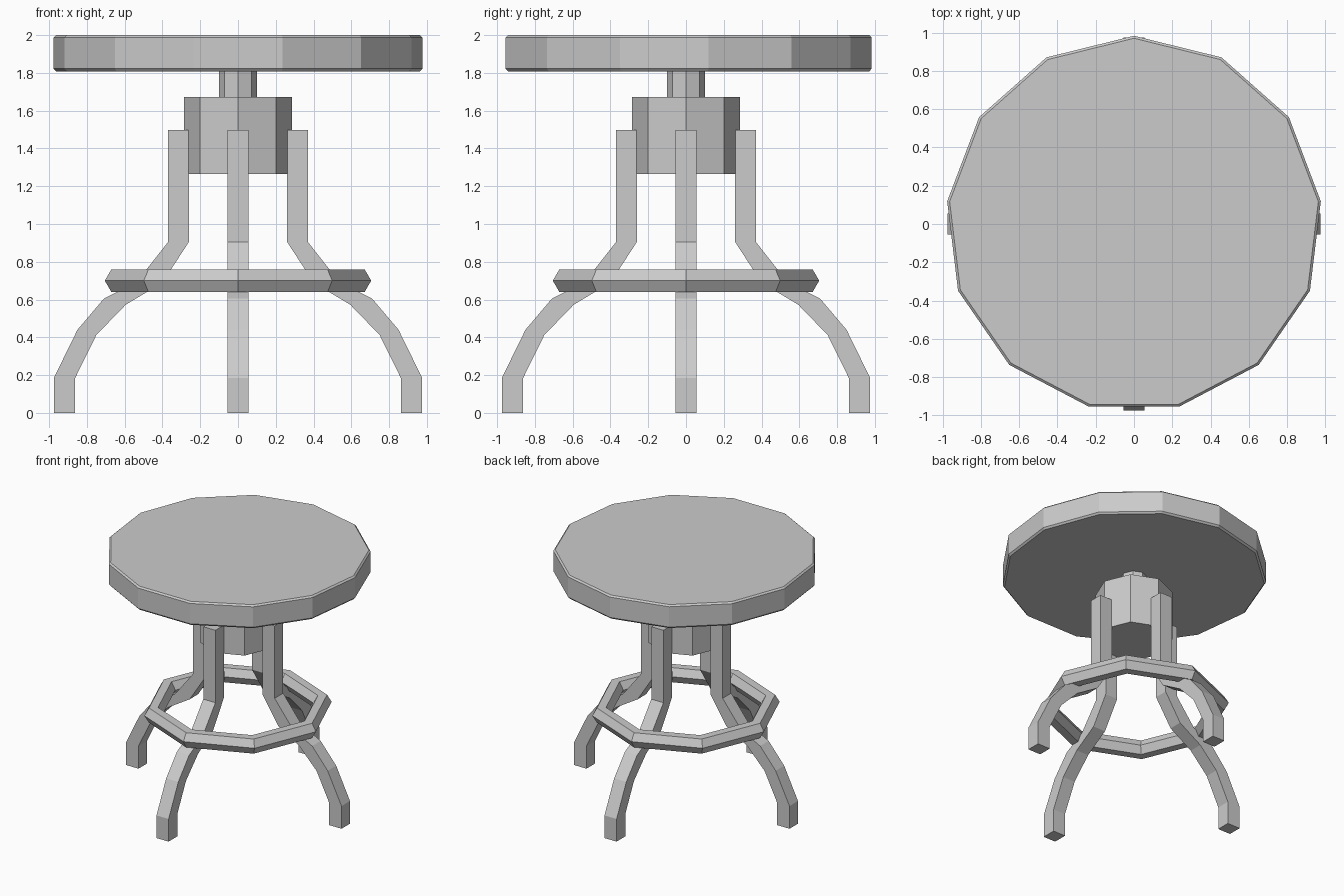
import bpy, bmesh
from math import pi, sin, cos
from mathutils import Matrix

if "Cube" in bpy.data.objects:
    bpy.data.objects.remove(bpy.data.objects["Cube"])


def make_object(name, verts, faces):
    mesh = bpy.data.meshes.new(name)
    mesh.from_pydata(verts, [], faces)
    bm = bmesh.new()
    bm.from_mesh(mesh)
    bmesh.ops.recalc_face_normals(bm, faces=bm.faces)
    bm.to_mesh(mesh)
    bm.free()
    obj = bpy.data.objects.new(name, mesh)
    bpy.context.collection.objects.link(obj)
    return obj


def prism(name, sides, profile):
    """Closed solid through (radius, z) rings, first corner on +y."""
    verts, faces = [], []
    for r, z in profile:
        for i in range(sides):
            a = pi / 2 + 2 * pi * i / sides
            verts.append((r * cos(a), r * sin(a), z))
    for k in range(len(profile) - 1):
        for i in range(sides):
            j = (i + 1) % sides
            faces.append((k * sides + i, k * sides + j,
                          (k + 1) * sides + j, (k + 1) * sides + i))
    faces.append(tuple(range(sides)))
    faces.append(tuple(range(len(verts) - sides, len(verts))))
    return make_object(name, verts, faces)


# Seat: thirteen-sided disc with a small bevel
prism("seat", 13, [(0.97, 1.808), (0.983, 1.822), (0.983, 1.988), (0.97, 2.0)])

# Screw post and hub below the seat
prism("screw_post", 8, [(0.10, 1.66), (0.10, 1.815)])
prism("hub", 8, [(0.285, 1.265), (0.285, 1.672)])

# Bent legs: (outer x, outer z, inner x, inner z) from top to foot
LEG = [(0.37, 1.497, 0.26, 1.497),
       (0.37, 0.905, 0.26, 0.905),
       (0.535, 0.695, 0.40, 0.69),
       (0.71, 0.605, 0.595, 0.572),
       (0.85, 0.44, 0.75, 0.412),
       (0.975, 0.185, 0.862, 0.185),
       (0.975, 0.0, 0.862, 0.0)]
HALF = 0.055


def leg(name, angle):
    verts, faces = [], []
    for ox, oz, ix, iz in LEG:
        verts += [(ox, -HALF, oz), (ox, HALF, oz), (ix, HALF, iz), (ix, -HALF, iz)]
    for k in range(len(LEG) - 1):
        for i in range(4):
            j = (i + 1) % 4
            faces.append((4 * k + i, 4 * k + j, 4 * k + 4 + j, 4 * k + 4 + i))
    n = len(verts)
    faces += [(0, 1, 2, 3), (n - 4, n - 3, n - 2, n - 1)]
    obj = make_object(name, verts, faces)
    obj.data.transform(Matrix.Rotation(angle, 4, 'Z'))


for i, side in enumerate(("right", "back", "left", "front")):
    leg(side + "_leg", i * pi / 2)

# Foot ring: octagonal hoop with a hexagonal section
bpy.ops.mesh.primitive_torus_add(major_segments=8, minor_segments=6,
                                 major_radius=0.636, minor_radius=0.069,
                                 location=(0, 0, 0.70))
bpy.context.object.name = "foot_ring"
